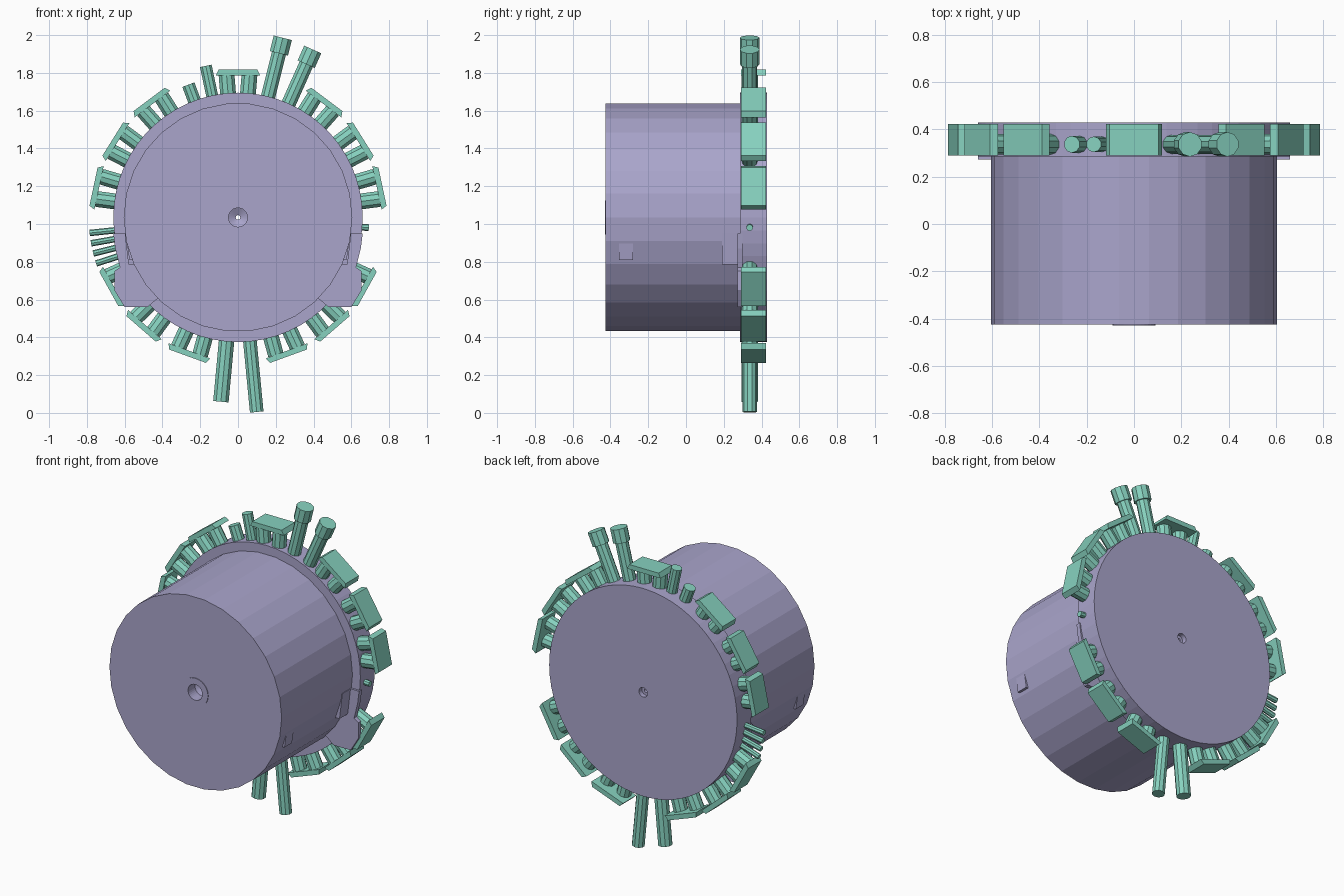
import bpy, bmesh, math
from mathutils import Matrix, Vector

cube = bpy.data.objects.get("Cube")
if cube:
    bpy.data.objects.remove(cube, do_unlink=True)

CENTRE = Vector((0, 0, 1.035))
PIN_Y = 0.337


def material(name, rgb):
    m = bpy.data.materials.new(name)
    m.use_nodes = True
    m.diffuse_color = (*rgb, 1)
    m.node_tree.nodes["Principled BSDF"].inputs["Base Color"].default_value = (*rgb, 1)
    return m


lavender = material("lavender", (0.40, 0.375, 0.60))
teal = material("teal", (0.24, 0.64, 0.52))


def finish(name, bm, mat, matrix=None):
    bmesh.ops.recalc_face_normals(bm, faces=bm.faces[:])
    me = bpy.data.meshes.new(name)
    bm.to_mesh(me)
    bm.free()
    me.materials.append(mat)
    ob = bpy.data.objects.new(name, me)
    if matrix:
        ob.matrix_world = matrix
    bpy.context.collection.objects.link(ob)
    return ob


def lathe(name, profile, sides):
    """Closed (radius, y) profile turned around the y axis."""
    bm = bmesh.new()
    rings = []
    for i in range(sides):
        a = math.tau * i / sides
        rings.append([bm.verts.new((r * math.cos(a), y, r * math.sin(a))) for r, y in profile])
    n = len(profile)
    for i in range(sides):
        p, q = rings[i], rings[(i + 1) % sides]
        for j in range(n):
            k = (j + 1) % n
            bm.faces.new((p[j], p[k], q[k], q[j]))
    return finish(name, bm, lavender, Matrix.Translation(CENTRE))


def prism(name, outline, y0, y1, mat, matrix=None):
    """Outline in x and z, extruded along y."""
    bm = bmesh.new()
    face = bm.faces.new([bm.verts.new((x, y0, z)) for x, z in outline])
    ext = bmesh.ops.extrude_face_region(bm, geom=[face])
    moved = [v for v in ext["geom"] if isinstance(v, bmesh.types.BMVert)]
    bmesh.ops.translate(bm, verts=moved, vec=(0, y1 - y0, 0))
    return finish(name, bm, mat, matrix)


def radial(angle):
    """Local z points outward at this angle around the drum."""
    return Matrix.Translation(CENTRE) @ Matrix.Rotation(math.radians(90 - angle), 4, "Y")


def pin(name, angle, r0, r1, radius, sides=10):
    bm = bmesh.new()
    bmesh.ops.create_cone(bm, cap_ends=True, segments=sides, radius1=radius,
                          radius2=radius, depth=r1 - r0)
    bmesh.ops.translate(bm, verts=bm.verts[:], vec=(0, PIN_Y, (r0 + r1) / 2))
    return finish(name, bm, teal, radial(angle))


# Main drum with raised ring and centre bore
lathe("drum", [(0.012, 0.29), (0.012, -0.34), (0.05, -0.36), (0.05, -0.43), (0.09, -0.43),
               (0.09, -0.426), (0.605, -0.426), (0.605, 0.29)], 30)

# Wide flange at the back with a small recess
lathe("flange", [(0.012, 0.285), (0.66, 0.285), (0.66, 0.43), (0.03, 0.43),
                 (0.03, 0.40), (0.012, 0.40)], 60)

# Mounting lugs and side catches, mirrored
lug = [(0.59, 0.95), (0.66, 0.95), (0.65, 0.87), (0.625, 0.77), (0.655, 0.75),
       (0.655, 0.65), (0.60, 0.56), (0.48, 0.56), (0.42, 0.61), (0.50, 0.70)]
for side, s in (("left", 1), ("right", -1)):
    prism(f"{side}_lug", [(s * x, z) for x, z in lug], 0.272, 0.30, lavender)
    prism(f"{side}_front_catch", [(s * x, z) for x, z in
          ((0.53, 0.90), (0.588, 0.90), (0.575, 0.81), (0.53, 0.81))], -0.355, -0.28, lavender)
    prism(f"{side}_rear_catch", [(s * x, z) for x, z in
          ((0.53, 0.95), (0.60, 0.95), (0.58, 0.785), (0.53, 0.785))], 0.19, 0.28, lavender)

# Bridge plates, each on two short posts
plate = [(-0.118, 0.752), (0.118, 0.752), (0.103, 0.782), (-0.103, 0.782)]
for i, angle in enumerate((90, 53, 32, 12, 127, 148, 168, 209, 229, 250, 331, 311, 290)):
    prism(f"bridge_plate_{i + 1}", plate, 0.29, 0.423, teal, radial(angle))
    for j, offset in enumerate((-4.6, 4.6)):
        pin(f"bridge_post_{i + 1}_{j + 1}", angle + offset, 0.64, 0.756, 0.044)

# Long capped rods at the top
for i, (angle, top) in enumerate(((76, 0.98), (66, 0.973))):
    pin(f"capped_rod_{i + 1}", angle, 0.64, top - 0.05, 0.04)
    pin(f"rod_cap_{i + 1}", angle, top - 0.085, top, 0.052)

# Long rods at the bottom
pin("bottom_rod_1", 264.7, 0.64, 0.98, 0.043)
pin("bottom_rod_2", 275.5, 0.64, 1.035, 0.038)

# Single short posts
pin("short_post_1", 102, 0.64, 0.82, 0.033)
pin("short_post_2", 110.5, 0.64, 0.75, 0.036)
pin("small_stud", 355.5, 0.64, 0.695, 0.018, 8)

# Row of thin pins
for i, angle in enumerate((186, 190, 194, 198)):
    pin(f"thin_pin_{i + 1}", angle, 0.64, 0.79, 0.017, 8)
